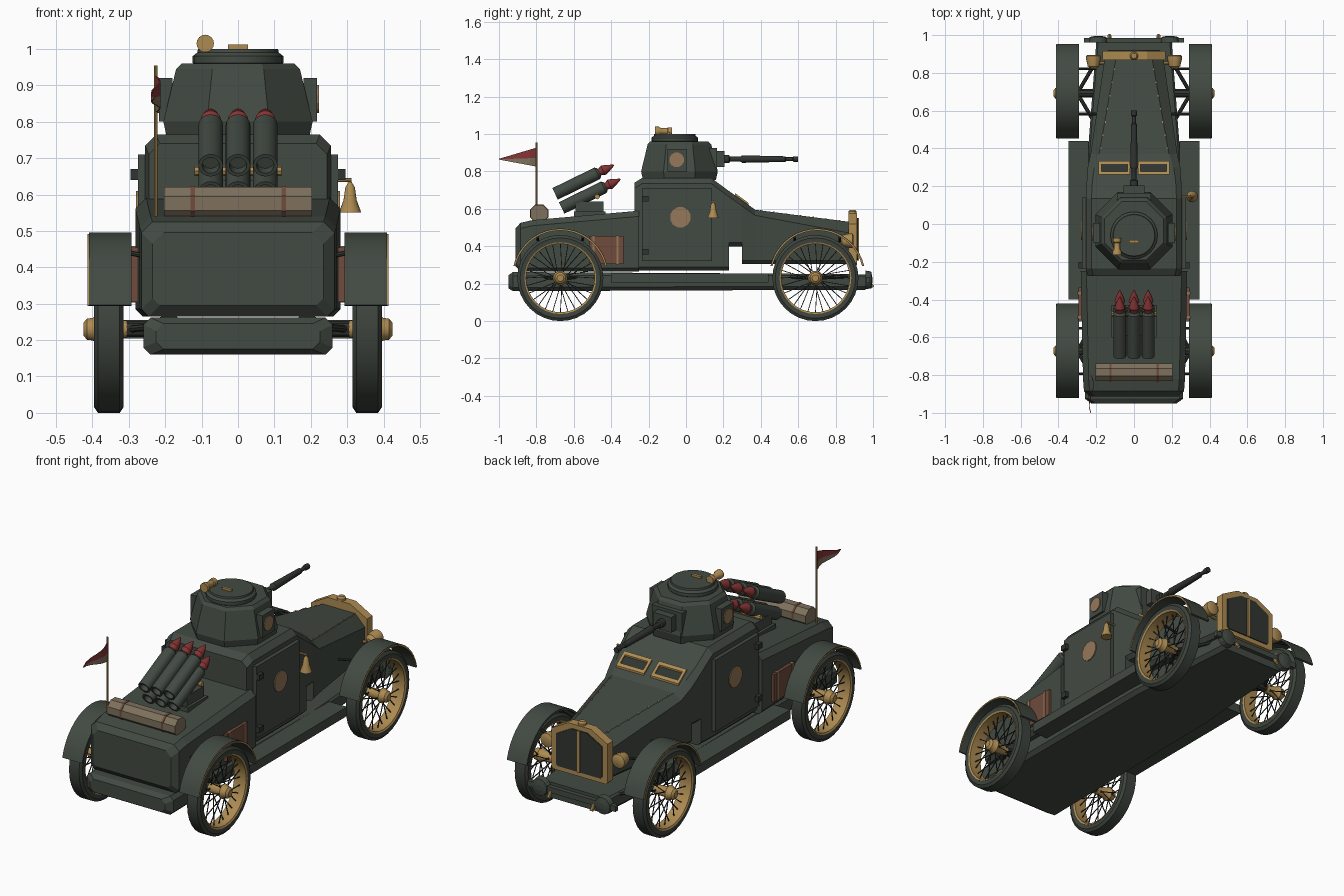
import bpy, bmesh, math
from mathutils import Vector

old = bpy.data.objects.get("Cube")
if old:
    bpy.data.objects.remove(old)


def material(name, *rgb):
    m = bpy.data.materials.new(name)
    m.use_nodes = True
    m.diffuse_color = (*rgb, 1)
    m.node_tree.nodes["Principled BSDF"].inputs["Base Color"].default_value = (*rgb, 1)
    return m


GREEN = material("army green", .055, .068, .055)
TYRE = material("tyre green", .047, .057, .047)
STEEL = material("dark steel", .03, .035, .03)
GOLD = material("brass", .42, .26, .085)
RED = material("warhead red", .24, .035, .035)
LEATHER = material("brown leather", .16, .07, .045)
CANVAS = material("canvas beige", .21, .165, .11)
TAN = material("faded tan", .3, .19, .1)


def solid(name, parts, mat, loop=False, smooth=False):
    """Skin each part, a list of equal rings, into one object."""
    bm = bmesh.new()
    for rings in parts:
        rows = [[bm.verts.new(p) for p in ring] for ring in rings]
        n = len(rows[0])
        for a, b in zip(rows, rows[1:] + (rows[:1] if loop else [])):
            for i in range(n):
                bm.faces.new((a[i], a[(i + 1) % n], b[(i + 1) % n], b[i]))
        if not loop:
            bm.faces.new(rows[0])
            bm.faces.new(rows[-1])
    bmesh.ops.recalc_face_normals(bm, faces=bm.faces)
    me = bpy.data.meshes.new(name)
    bm.to_mesh(me)
    bm.free()
    me.materials.append(mat)
    ob = bpy.data.objects.new(name, me)
    bpy.context.collection.objects.link(ob)
    if smooth:
        bpy.ops.object.select_all(action='DESELECT')
        ob.select_set(True)
        bpy.context.view_layer.objects.active = ob
        bpy.ops.object.shade_smooth_by_angle(angle=math.radians(35))
    return ob


def turn(origin, axis, profile, sides=16, phase=0.0):
    """Rings of (radius, distance) pairs along an axis."""
    o, d = Vector(origin), Vector(axis).normalized()
    u = d.orthogonal().normalized()
    if abs(d.x) < .01:
        u = Vector((1, 0, 0))
    v = d.cross(u)
    ang = [2 * math.pi * i / sides + phase for i in range(sides)]
    return [[o + d * t + (u * math.cos(a) + v * math.sin(a)) * r for a in ang] for r, t in profile]


def rod(p, q, r, sides=8):
    d = Vector(q) - Vector(p)
    return turn(p, d, [(r, 0), (r, d.length)], sides)


def block(x0, x1, y0, y1, z0, z1):
    return [[(x0, y, z0), (x1, y, z0), (x1, y, z1), (x0, y, z1)] for y in (y0, y1)]


def section(y, w, zb, zt, cx=.03, cz=.03, cb=.02):
    return [(-w + cb, y, zb), (w - cb, y, zb), (w, y, zb + cb), (w, y, zt - cz),
            (w - cx, y, zt), (cx - w, y, zt), (-w, y, zt - cz), (-w, y, zb + cb)]


# Hull, chassis and running boards
solid("rear_body", [[section(-.912, .235, .295, .495), section(-.885, .265, .265, .525),
                     section(-.82, .27, .265, .54), section(-.25, .282, .265, .59)]], GREEN)
solid("cabin_and_bonnet", [[section(-.275, .245, .27, .74), section(-.235, .255, .27, .765),
                            section(.135, .255, .27, .765), section(.23, .25, .27, .695),
                            section(.23, .25, .4, .695), section(.3, .245, .4, .645, .035),
                            section(.3, .245, .305, .645, .035), section(.37, .23, .305, .595, .045),
                            section(.88, .155, .305, .53, .06, .06)]], GREEN)
solid("chassis", [[section(-.95, .225, .175, .245, .02, .02), section(-.925, .26, .16, .262, .02, .02),
                   section(.3, .25, .165, .255, .01, .01), section(.96, .2, .165, .25, .01, .01)]], GREEN)
solid("running_boards", [block(s * .24, s * .348, -.4, .44, .205, .255) for s in (-1, 1)], GREEN)
solid("front_bumper", [block(-.265, .265, .962, .985, .205, .235)]
      + [turn((s * .19, .96, .22), (0, 1, 0), [(.05, 0), (.045, .03), (.015, .036)]) for s in (-1, 1)], GREEN)
solid("tow_hooks", [rod((s * .13, .97, .22), (s * .13, .998, .18), .01) for s in (-1, 1)], GOLD)

# Radiator: brass surround, twin grilles and cap
solid("radiator_shell", [[section(y, .168, .3, .575, .1, .055, .01) for y in (.868, .915)]], GOLD)
solid("radiator_grilles", [[section(y, .138, .325, .55, .09, .05, .01) for y in (.912, .92)]], STEEL)
solid("grille_bar", [block(-.007, .007, .915, .925, .325, .55)], GOLD)
solid("radiator_cap", [turn((0, .89, .57), (0, 0, 1), [(.022, 0), (.022, .015), (.014, .025)])], GOLD)

# Windscreen visors laid on the sloping plate
slope = lambda y, lift: .765 - (y - .135) * .73 + lift


def slab(x0, x1, y0, y1, lift):
    return [[(x, y, slope(y, h)) for y, h in ((y0, -.01), (y1, -.01), (y1, lift), (y0, lift))] for x in (x0, x1)]


frames = []
for s in (-1, 1):
    a, b = s * .02, s * .188
    frames += [slab(a, b, .262, .277, .012), slab(a, b, .318, .333, .012),
               slab(a, a + s * .015, .27, .325, .012), slab(b - s * .015, b, .27, .325, .012)]
solid("windscreen_frames", frames, GOLD)
solid("windscreen_slits", [slab(s * .03, s * .175, .275, .32, .004) for s in (-1, 1)], STEEL)

# Doors with hinges and roundels
solid("doors", [block(s * .25, s * .275, -.235, .14, .32, .71) for s in (-1, 1)], GREEN)
solid("door_hinges", [block(s * .27, s * .295, -.235, -.2, z, z + .03) for s in (-1, 1) for z in (.355, .64)], STEEL)
solid("door_roundels", [turn((s * .274, -.03, .555), (s, 0, 0), [(.056, 0), (.056, .006)], 12) for s in (-1, 1)], TAN)

# Side boxes
solid("side_boxes", [block(s * .26, s * .295, -.515, -.335, .305, .455) for s in (-1, 1)], LEATHER)
solid("box_straps", [block(s * .28, s * .298, y, y + .012, .303, .458) for s in (-1, 1) for y in (-.5, -.372)], TAN)

# Bell on the left side
solid("bell", [turn((.308, .145, .55), (0, 0, 1), [(.03, 0), (.028, .008), (.018, .035), (.013, .07), (.004, .085)])],
      GOLD, smooth=True)
solid("bell_bracket", [rod((.25, .145, .64), (.312, .145, .64), .006)], GOLD)

# Turret
eighth = math.pi / 8
octo = 1 / math.cos(eighth)
solid("turret", [turn((0, -.035, .755), (0, 0, 1), [(.195 * octo, 0), (.205 * octo, .045), (.17 * octo, .19),
                                                 (.155 * octo, .205)], 8, eighth)], GREEN)
solid("hatch", [turn((0, -.06, .95), (0, 0, 1), [(.115, 0), (.125, .012), (.125, .03), (.112, .04), (.11, .05)], 24)],
      GREEN, smooth=True)
solid("hatch_handle", [block(-.027, .027, -.1, -.085, .995, 1.012)], GOLD)
solid("searchlight", [turn((-.09, -.165, 1.015), (0, 1, 0), [(.024, 0), (.024, .02), (.017, .03), (.017, .065),
                                                            (.021, .07), (.021, .09)]),
                      rod((-.09, -.11, .97), (-.09, -.11, 1.01), .01)], GOLD, smooth=True)
solid("turret_side_plates", [block(s * .18, s * .217, -.1, .005, .8, .92) for s in (-1, 1)], GREEN)
solid("turret_roundels", [turn((s * .216, -.05, .862), (s, 0, 0), [(.04, 0), (.04, .006)], 12) for s in (-1, 1)], TAN)
solid("gun_mantlet", [block(-.09, .09, .1, .165, .79, .925), block(-.055, .055, .15, .205, .825, .908)], GREEN)
solid("gun_barrel", [turn((0, .2, .866), (0, 1, 0), [(.022, 0), (.022, .03), (.013, .035), (.013, .09), (.02, .1),
                                                    (.015, .33), (.01, .335), (.01, .37), (.015, .375), (.015, .4)])],
      STEEL, smooth=True)

# Rocket launcher, two rows of three
aim = Vector((0, .9, .44)).normalized()
bases = [Vector((x, y, z)) for y, z in ((-.7, .68), (-.665, .605)) for x in (-.075, 0, .075)]
solid("rocket_tubes", [turn(b, aim, [(.024, .03), (.024, 0), (.034, 0), (.034, .25), (.025, .262)]) for b in bases],
      GREEN, smooth=True)
solid("rocket_tips", [turn(b, aim, [(.02, .25), (.02, .27), (.028, .285), (.021, .31), (.003, .35)]) for b in bases],
      RED, smooth=True)
solid("launcher_mount", [block(-.105, .105, -.59, -.44, .56, .64), block(-.12, .12, -.6, -.43, .56, .585)], GREEN)
solid("launcher_pivots", [rod((-.12, -.475, .665), (.12, -.475, .665), .014)], GOLD)

# Bedroll with straps
roll = lambda x0, x1, r: turn((x0, -.785, .575), (1, 0, 0), [(r, 0), (r, x1 - x0)], 8, eighth)
solid("bedroll", [roll(-.203, .203, .05)], CANVAS)
solid("bedroll_straps", [roll(x, x + .012, .053) for x in (-.13, .12)], LEATHER)

# Flagpole and two-tone pennant
solid("flagpole", [rod((-.226, -.8, .52), (-.226, -.8, .955), .005)], GOLD)


def pennant(top, bottom):
    steps = [i / 6 for i in range(7)]
    rings = []
    for t in steps:
        x = -.226 + .012 * math.sin(t * 6)
        y, tip = -.8 - .2 * t, .865
        hi, lo = (z + (tip - z) * t * .96 for z in (top, bottom))
        rings.append([(x - .002, y, lo), (x + .002, y, lo), (x + .002, y, hi), (x - .002, y, hi)])
    return [rings]


solid("pennant_upper", pennant(.927, .872), RED)
solid("pennant_lower", pennant(.872, .826), CANVAS)

# Headlamps beside the radiator
solid("headlamps", [turn((s * .215, .82, .43), (0, 1, 0), [(.012, 0), (.03, .015), (.038, .05), (.038, .07), (.03, .075)])
                    for s in (-1, 1)], GOLD, smooth=True)
solid("headlamp_arms", [rod((s * .14, .85, .4), (s * .215, .85, .41), .009) for s in (-1, 1)], GOLD)


# Wheels, fenders and axles
def arc(cx0, cx1, cy, r0, r1):
    rings = []
    for i in range(19):
        a = math.radians(13 + 154 * i / 18)
        c, s = math.cos(a), math.sin(a)
        rings.append([(x, cy + r * c, .238 + r * s) for x, r in ((cx0, r0), (cx1, r0), (cx1, r1), (cx0, r1))])
    return rings


for end, cy, fy in (("rear", -.672, -.672), ("front", .692, .702)):
    solid(end + "_axle", [rod((-.33, cy, .23), (.33, cy, .23), .022)]
          + [rod((s * .2, cy + d, .24), (s * .3, cy, .23), .01) for s in (-1, 1) for d in (-.17, .17)], STEEL)
    for side, s in (("left", 1), ("right", -1)):
        tag, hub = end + "_" + side, (s * .355, cy, .23)
        solid(tag + "_tyre", [turn(hub, (s, 0, 0), [(.19, -.038), (.215, -.04), (.23, -.03), (.23, .03),
                                                    (.215, .04), (.19, .038)], 32)], TYRE, loop=True, smooth=True)
        solid(tag + "_rim", [turn(hub, (s, 0, 0), [(.183, -.036), (.192, -.04), (.192, .04), (.183, .036)], 32)],
              GOLD, loop=True, smooth=True)
        solid(tag + "_hub", [turn(hub, (s, 0, 0), [(.025, -.05), (.028, .01), (.04, .03), (.032, .045),
                                                   (.03, .06), (.018, .07)], 12)], GOLD, smooth=True)
        spokes = []
        for i in range(28):
            a = 2 * math.pi * i / 28
            b = a + (.35 if i % 4 < 2 else -.35)
            x = s * (.385 if i % 2 else .32)
            spokes.append(rod((x, cy + .028 * math.cos(b), .23 + .028 * math.sin(b)),
                              (hub[0], cy + .188 * math.cos(a), .23 + .188 * math.sin(a)), .0028, 4))
        solid(tag + "_spokes", spokes, STEEL)
        solid(tag + "_fender", [arc(s * .292, s * .41, fy, .246, .257)], GREEN, smooth=True)
        solid(tag + "_fender_trim", [arc(s * .408, s * .413, fy, .247, .254)], GOLD, smooth=True)
        solid(tag + "_fender_stays", [rod((s * .2, fy + d, .42), (s * .35, fy + d, .45), .007)
                                      for d in (-.12, .12)], STEEL)

# Brass rivets along the bonnet edges
solid("rivets", [block(x - .004, x + .004, y - .004, y + .004, z, z + .006)
                 for s in (-1, 1) for y, x, z in
                 [(.4 + .07 * i, s * (.176 - .0117 * i), .588 - .0089 * i) for i in range(7)]], GOLD)
